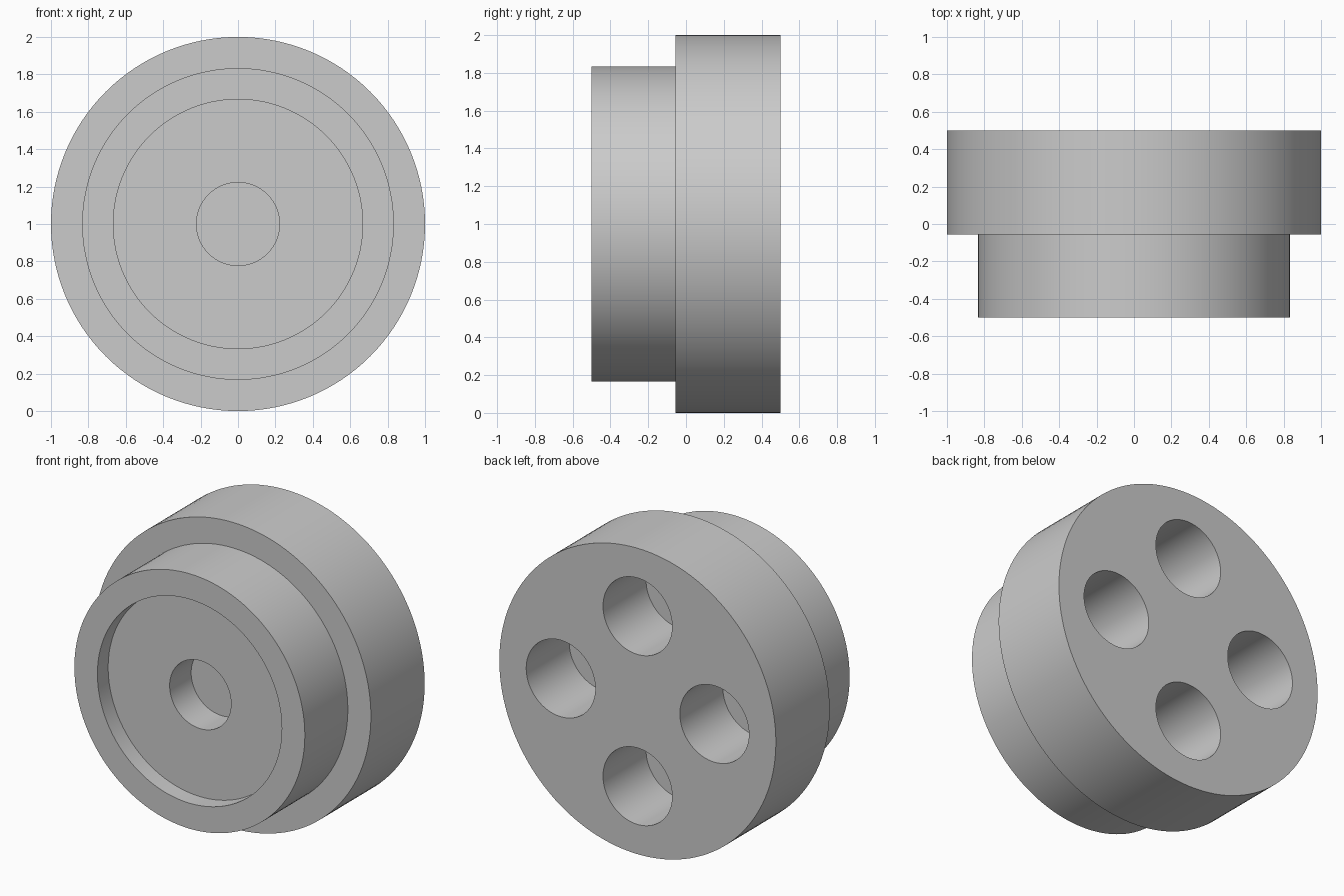
import bpy, math
from mathutils import Matrix

if "Cube" in bpy.data.objects:
    bpy.data.objects.remove(bpy.data.objects["Cube"])

U = 1 / 18      # design unit
SEG = 128

grey = bpy.data.materials.new("light grey")
grey.diffuse_color = (0.6, 0.6, 0.6, 1)
grey.use_nodes = True
grey.node_tree.nodes["Principled BSDF"].inputs["Base Color"].default_value = grey.diffuse_color


def lathe(name, profile):
    """Revolve (radius, y) points around the y axis through z = 1."""
    verts, rings = [], []
    for r, y in profile:
        if r == 0:
            rings.append([len(verts)] * SEG)
            verts.append((0, y, 1))
        else:
            rings.append(list(range(len(verts), len(verts) + SEG)))
            for i in range(SEG):
                a = 2 * math.pi * i / SEG
                verts.append((r * math.cos(a), y, 1 + r * math.sin(a)))
    faces = []
    for k, (a, b) in enumerate(zip(rings, rings[1:])):
        if profile[k][0] == 0:
            faces.append(b[::-1])
        elif profile[k + 1][0] == 0:
            faces.append(a)
        else:
            for i in range(SEG):
                j = (i + 1) % SEG
                faces.append((a[i], a[j], b[j], b[i]))
    mesh = bpy.data.meshes.new(name)
    mesh.from_pydata(verts, [], faces)
    mesh.validate()
    mesh.materials.append(grey)
    obj = bpy.data.objects.new(name, mesh)
    bpy.context.collection.objects.link(obj)
    # consistent outward normals
    bpy.context.view_layer.objects.active = obj
    obj.select_set(True)
    bpy.ops.object.mode_set(mode='EDIT')
    bpy.ops.mesh.select_all(action='SELECT')
    bpy.ops.mesh.normals_make_consistent(inside=False)
    bpy.ops.object.mode_set(mode='OBJECT')
    obj.select_set(False)
    return obj


# Stepped round body with front recess and blind centre bore
body = lathe("stepped_body", [
    (0, -3 * U), (4 * U, -3 * U), (4 * U, -7 * U), (12 * U, -7 * U),
    (12 * U, -9 * U), (15 * U, -9 * U), (15 * U, -U), (18 * U, -U),
    (18 * U, 9 * U), (0, 9 * U)])

# Four blind holes in the back face
for i in range(4):
    a = i * math.pi / 2
    cutter = lathe("hole_cutter", [(0, U), (4.5 * U, U), (4.5 * U, 11 * U), (0, 11 * U)])
    cutter.data.transform(Matrix.Translation((10 * U * math.cos(a), 0, 10 * U * math.sin(a))))
    cutter.hide_render = True
    mod = body.modifiers.new("back_hole", 'BOOLEAN')
    mod.operation = 'DIFFERENCE'
    mod.solver = 'EXACT'
    mod.object = cutter
    bpy.context.view_layer.objects.active = body
    bpy.ops.object.modifier_apply(modifier=mod.name)
    bpy.data.objects.remove(cutter)

# Smooth walls, sharp rims
body.select_set(True)
bpy.context.view_layer.objects.active = body
bpy.ops.object.shade_smooth_by_angle(angle=math.radians(30))
